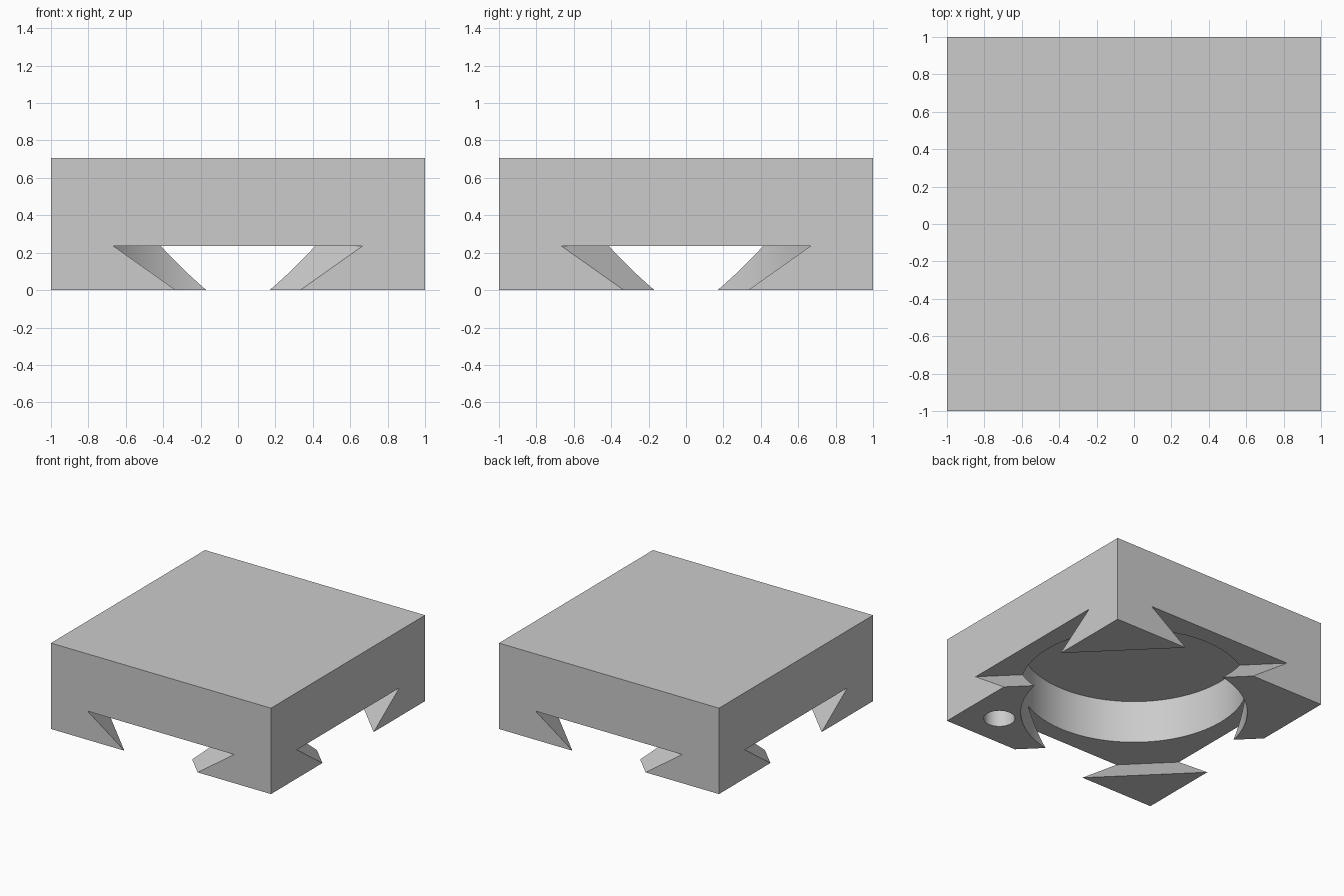
import bpy
import bmesh
from math import radians, sqrt

if "Cube" in bpy.data.objects:
    bpy.data.objects.remove(bpy.data.objects["Cube"])

U = 2 / 17                  # one wall thickness
HEIGHT = 6 * U
SLOT_DEPTH = 2 * U
POCKET_DEPTH = 5 * U

grey = bpy.data.materials.new("plain_grey")
grey.use_nodes = True
COLOUR = (0.6, 0.6, 0.6, 1)
grey.diffuse_color = COLOUR
grey.node_tree.nodes["Principled BSDF"].inputs["Base Color"].default_value = COLOUR


def prism(name, profile, length):
    """Extrude an x-z profile along y, centred on y = 0."""
    bm = bmesh.new()
    face = bm.faces.new([bm.verts.new((x, -length / 2, z)) for x, z in profile])
    side = bmesh.ops.extrude_face_region(bm, geom=[face])["geom"]
    moved = [v for v in side if isinstance(v, bmesh.types.BMVert)]
    bmesh.ops.translate(bm, verts=moved, vec=(0, length, 0))
    bmesh.ops.recalc_face_normals(bm, faces=bm.faces)
    mesh = bpy.data.meshes.new(name)
    bm.to_mesh(mesh)
    bm.free()
    obj = bpy.data.objects.new(name, mesh)
    bpy.context.collection.objects.link(obj)
    return obj


def bore(name, radius, depth, x, y, sides):
    """Upright cylinder reaching from below the base up to depth."""
    under = 0.1
    bpy.ops.mesh.primitive_cylinder_add(
        vertices=sides, radius=radius, depth=depth + under,
        location=(x, y, (depth - under) / 2))
    obj = bpy.context.object
    obj.name = name
    return obj


# Solid block
block = prism("block", [(-1, 0), (1, 0), (1, HEIGHT), (-1, HEIGHT)], 2)
block.data.materials.append(grey)

# Two diagonal dovetail slots, wider at their ceiling
cutters = []
for side in (-1, 1):
    mid = side / sqrt(2)
    low, top = U, 4 * U
    profile = [(mid - low, -U), (mid + low, -U),
               (mid + top, SLOT_DEPTH), (mid - top, SLOT_DEPTH)]
    slot = prism("slot_cutter", profile, 4)
    slot.rotation_euler.z = radians(45)
    cutters.append(slot)

# Round pocket and one small corner hole, both open underneath
cutters.append(bore("pocket_cutter", 7.25 * U, POCKET_DEPTH, 0, 0, 128))
cutters.append(bore("hole_cutter", U, POCKET_DEPTH, 0.72, -0.72, 48))

# Cut the block, then drop the cutters
bpy.ops.object.select_all(action='DESELECT')
block.select_set(True)
bpy.context.view_layer.objects.active = block
for cutter in cutters:
    cutter.hide_render = True
    cut = block.modifiers.new(cutter.name, 'BOOLEAN')
    cut.operation = 'DIFFERENCE'
    cut.solver = 'EXACT'
    cut.object = cutter
    bpy.ops.object.modifier_apply(modifier=cut.name)
    bpy.data.objects.remove(cutter)

# Round walls smooth, edges crisp
bpy.ops.object.shade_smooth_by_angle(angle=radians(25))
